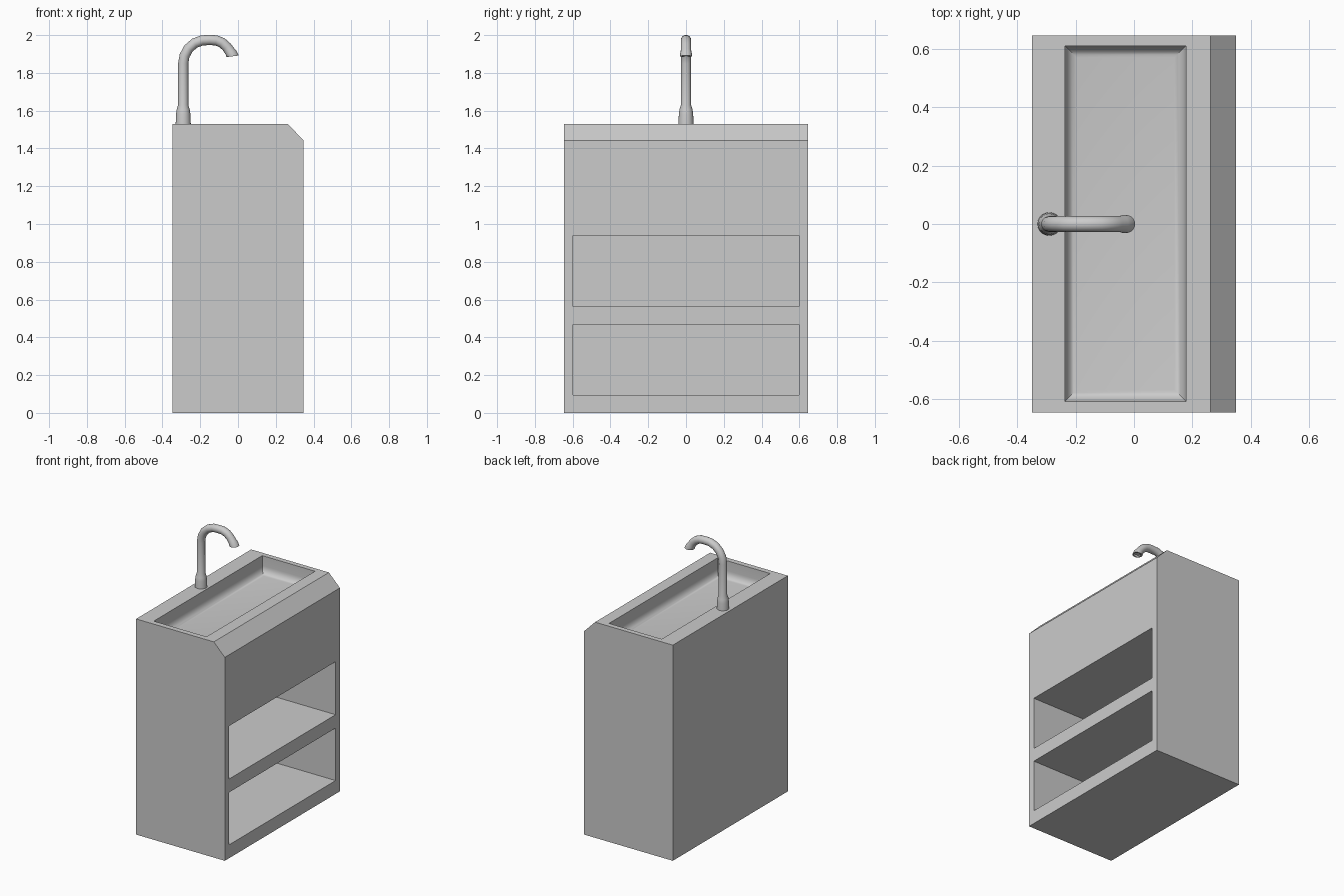
import bpy, bmesh, math
from mathutils import Vector

if "Cube" in bpy.data.objects:
    bpy.data.objects.remove(bpy.data.objects["Cube"])


def make_object(name, bm):
    bmesh.ops.recalc_face_normals(bm, faces=bm.faces)
    mesh = bpy.data.meshes.new(name)
    bm.to_mesh(mesh)
    bm.free()
    ob = bpy.data.objects.new(name, mesh)
    bpy.context.collection.objects.link(ob)
    return ob


def loft(name, rings):
    """Skin a stack of equal-length closed rings and cap both ends."""
    bm = bmesh.new()
    loops = [[bm.verts.new(p) for p in ring] for ring in rings]
    n = len(loops[0])
    for a, b in zip(loops, loops[1:]):
        for i in range(n):
            j = (i + 1) % n
            bm.faces.new((a[i], a[j], b[j], b[i]))
    bm.faces.new(loops[0])
    bm.faces.new(loops[-1])
    return make_object(name, bm)


def rect(x0, x1, y0, y1, z):
    return [(x0, y0, z), (x1, y0, z), (x1, y1, z), (x0, y1, z)]


def smooth(ob, degrees):
    bpy.ops.object.select_all(action='DESELECT')
    ob.select_set(True)
    bpy.context.view_layer.objects.active = ob
    bpy.ops.object.shade_smooth_by_angle(angle=math.radians(degrees))


def cut(ob, cutter):
    mod = ob.modifiers.new("cut", 'BOOLEAN')
    mod.operation = 'DIFFERENCE'
    mod.solver = 'EXACT'
    mod.object = cutter
    bpy.context.view_layer.objects.active = ob
    bpy.ops.object.modifier_apply(modifier=mod.name)
    bpy.data.objects.remove(cutter)


# Cabinet: side profile with a chamfered front edge
TOP = 1.53
profile = [(-0.348, 0), (0.348, 0), (0.348, 1.443), (0.262, TOP), (-0.348, TOP)]
cabinet = loft("cabinet", [[(x, y, z) for x, z in profile] for y in (-0.645, 0.645)])

# Two open shelves
for z0, z1 in ((0.095, 0.467), (0.562, 0.938)):
    cut(cabinet, loft("shelf_cutter", [rect(-0.30, 0.5, -0.597, 0.597, z) for z in (z0, z1)]))

# Basin with walls curving into the floor
rings = [rect(-0.236, 0.178, -0.607, 0.609, TOP + 0.1)]
for k in range(7):
    a = math.radians(90 * k / 6)
    d = 0.04 * (1 - math.cos(a))
    z = TOP - 0.07 - 0.05 * math.sin(a)
    if k == 0:
        rings.append(rect(-0.236, 0.178, -0.607, 0.609, z))
    else:
        rings.append(rect(-0.236 + d, 0.178 - d, -0.607 + d, 0.609 - d, z))
cut(cabinet, loft("basin_cutter", rings))
smooth(cabinet, 30)

# Faucet: rings swept along a path in the xz plane (x, z, radius)
path = [(-0.29, 1.53, 0.04), (-0.29, 1.58, 0.038), (-0.29, 1.605, 0.035),
        (-0.29, 1.63, 0.027), (-0.29, 1.85, 0.027), (-0.283, 1.891, 0.027),
        (-0.262, 1.929, 0.027), (-0.23, 1.957, 0.027), (-0.19, 1.972, 0.027),
        (-0.15, 1.974, 0.027), (-0.115, 1.972, 0.027), (-0.085, 1.96, 0.027),
        (-0.06, 1.938, 0.027), (-0.042, 1.913, 0.028), (-0.036, 1.903, 0.031),
        (-0.027, 1.888, 0.031)]
SIDES = 20
rings = []
for i, (x, z, r) in enumerate(path):
    a, b = path[max(i - 1, 0)], path[min(i + 1, len(path) - 1)]
    t = Vector((b[0] - a[0], 0, b[1] - a[1])).normalized()
    if i == len(path) - 1:
        t = Vector((0.12, 0, -1)).normalized()
    side = Vector((t.z, 0, -t.x))
    rings.append((Vector((x, 0, z)), side, r))
# Hollow spout mouth
end, side, r = rings[-1]
rings += [(end, side, 0.023), (end + Vector((-0.006, 0, 0.012)), side, 0.022)]
angles = [2 * math.pi * k / SIDES for k in range(SIDES)]
faucet = loft("faucet", [[c + r * (s * math.cos(a) + Vector((0, math.sin(a), 0)))
                          for a in angles] for c, s, r in rings])
smooth(faucet, 40)
